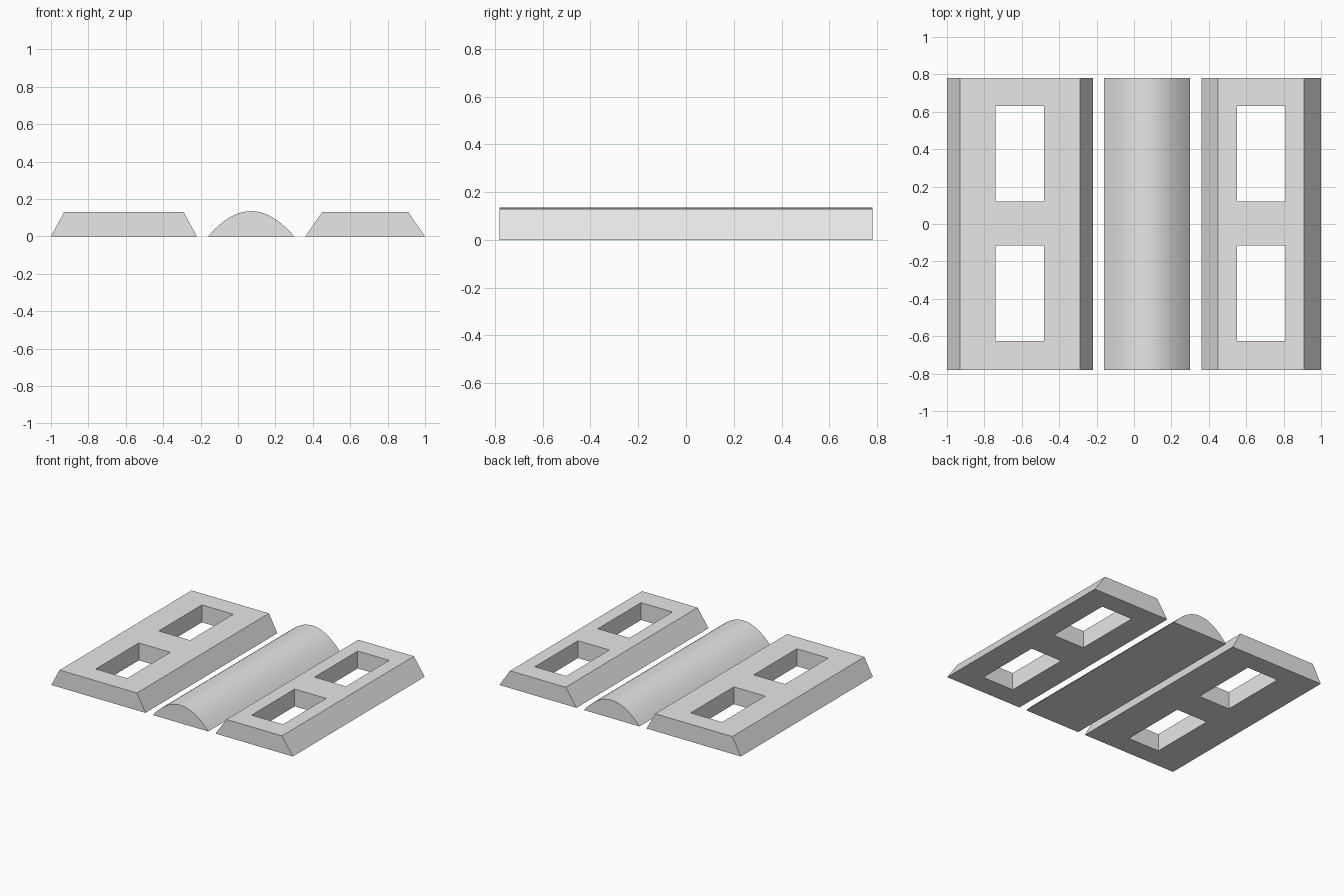
import bpy
import math

HALF_LENGTH = 0.78
HEIGHT = 0.13

cube = bpy.data.objects.get("Cube")
if cube:
    bpy.data.objects.remove(cube, do_unlink=True)

grey = bpy.data.materials.new("plain_grey")
grey.use_nodes = True
colour = (0.8, 0.8, 0.8, 1)
grey.diffuse_color = colour
grey.node_tree.nodes["Principled BSDF"].inputs["Base Color"].default_value = colour


def extrude_profile(name, profile, y0, y1):
    """Sweep a closed counter-clockwise (x, z) profile along y."""
    n = len(profile)
    verts = [(x, y, z) for y in (y0, y1) for x, z in profile]
    faces = [tuple(range(n)), tuple(reversed(range(n, 2 * n)))]
    faces += [(i, i + n, (i + 1) % n + n, (i + 1) % n) for i in range(n)]
    mesh = bpy.data.meshes.new(name)
    mesh.from_pydata(verts, [], faces)
    mesh.materials.append(grey)
    obj = bpy.data.objects.new(name, mesh)
    bpy.context.collection.objects.link(obj)
    return obj


def select_only(obj):
    bpy.ops.object.select_all(action="DESELECT")
    obj.select_set(True)
    bpy.context.view_layer.objects.active = obj


def cut_window(plate, x0, x1, y0, y1):
    """Cut a straight rectangular opening through a plate."""
    profile = [(x0, -1), (x1, -1), (x1, 1), (x0, 1)]
    cutter = extrude_profile("window_cutter", profile, y0, y1)
    cutter.hide_render = True
    mod = plate.modifiers.new("window", "BOOLEAN")
    mod.operation = "DIFFERENCE"
    mod.solver = "EXACT"
    mod.object = cutter
    select_only(plate)
    bpy.ops.object.modifier_apply(modifier=mod.name)
    bpy.data.objects.remove(cutter, do_unlink=True)


# Bevelled plates: bottom edges, top edges, window edges along x
plates = {
    "right_plate": ((-1, -0.22), (-0.93, -0.29), (-0.74, -0.48)),
    "left_plate": ((0.36, 1), (0.45, 0.91), (0.55, 0.81)),
}
for name, (bottom, top, window) in plates.items():
    profile = [(bottom[0], 0), (bottom[1], 0), (top[1], HEIGHT), (top[0], HEIGHT)]
    plate = extrude_profile(name, profile, -HALF_LENGTH, HALF_LENGTH)
    for y0, y1 in ((-0.625, -0.115), (0.12, 0.63)):
        cut_window(plate, *window, y0, y1)

# Rounded bar between the plates, with a parabolic arch section
CENTRE, HALF_WIDTH, CROWN, STEPS = 0.07, 0.23, 0.135, 32
arch = []
for i in range(STEPS + 1):
    t = 1 - 2 * i / STEPS
    arch.append((CENTRE + HALF_WIDTH * t, CROWN * (1 - t * t)))
arch[0] = (CENTRE + HALF_WIDTH, 0)
arch[-1] = (CENTRE - HALF_WIDTH, 0)
bar = extrude_profile("rounded_bar", arch, -HALF_LENGTH, HALF_LENGTH)
select_only(bar)
bpy.ops.object.shade_smooth_by_angle(angle=math.radians(30))
